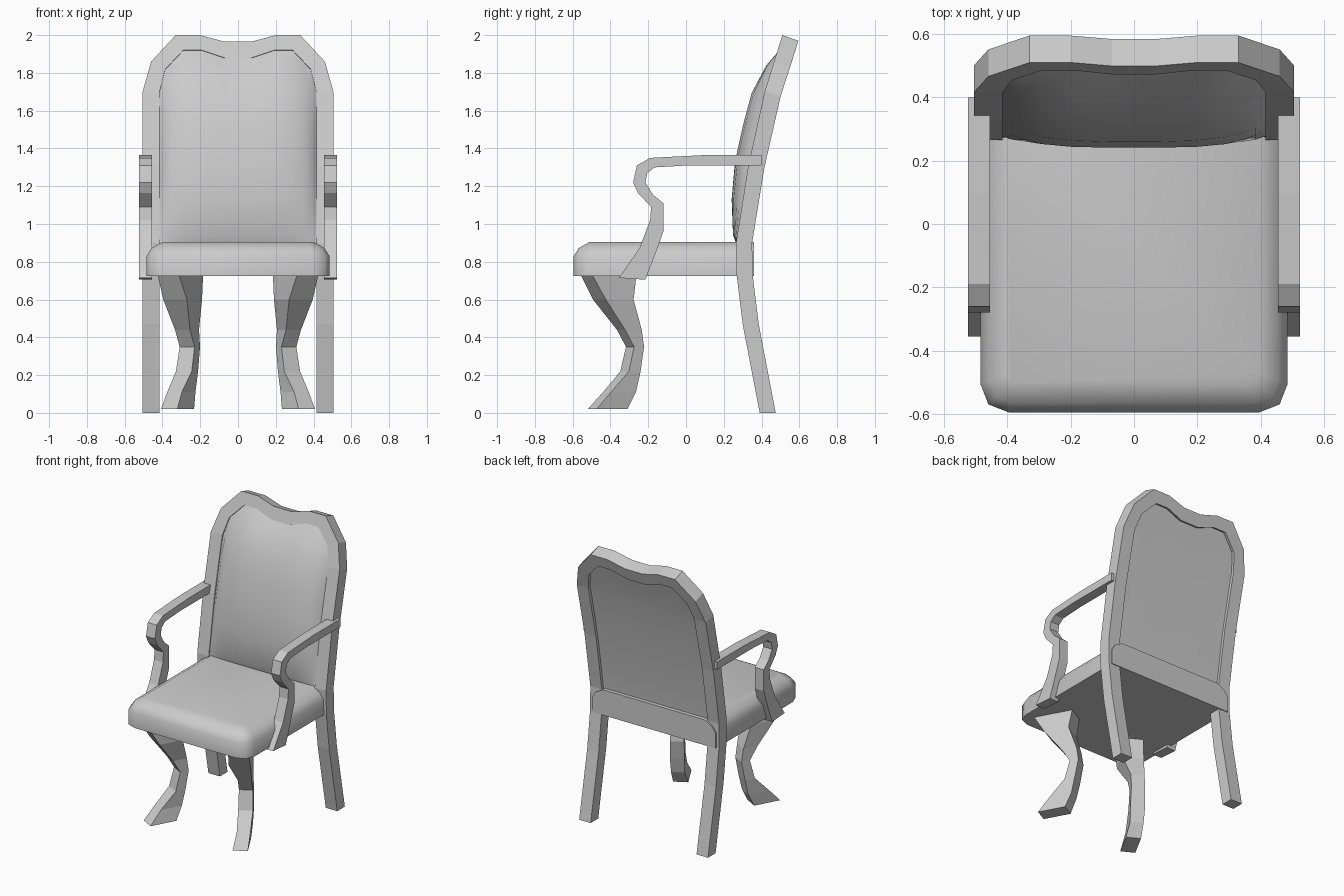
import bpy, bmesh, math

cube = bpy.data.objects.get("Cube")
if cube:
    bpy.data.objects.remove(cube, do_unlink=True)

grey = bpy.data.materials.new("plain grey")
grey.use_nodes = True
grey.diffuse_color = (0.6, 0.6, 0.6, 1)
for node in grey.node_tree.nodes:
    if node.type == 'BSDF_PRINCIPLED':
        node.inputs["Base Color"].default_value = grey.diffuse_color


def loft(name, rings, smooth_angle=None):
    """Skin a list of equal closed sections and cap both ends."""
    bm = bmesh.new()
    loops = [[bm.verts.new(p) for p in ring] for ring in rings]
    n = len(loops[0])
    for a, b in zip(loops, loops[1:]):
        for i in range(n):
            j = (i + 1) % n
            bm.faces.new((a[i], a[j], b[j], b[i]))
    bm.faces.new(loops[0])
    bm.faces.new(loops[-1])
    bmesh.ops.recalc_face_normals(bm, faces=bm.faces)
    mesh = bpy.data.meshes.new(name)
    bm.to_mesh(mesh)
    bm.free()
    mesh.materials.append(grey)
    obj = bpy.data.objects.new(name, mesh)
    bpy.context.collection.objects.link(obj)
    if smooth_angle:
        bpy.ops.object.select_all(action='DESELECT')
        obj.select_set(True)
        bpy.context.view_layer.objects.active = obj
        bpy.ops.object.shade_smooth_by_angle(angle=math.radians(smooth_angle))
    return obj


def interp(t, table):
    """Piecewise linear lookup in (key, value) pairs."""
    if t <= table[0][0]:
        return table[0][1]
    for (a, va), (b, vb) in zip(table, table[1:]):
        if t <= b:
            return va + (vb - va) * (t - a) / (b - a)
    return table[-1][1]


# Side curve of the back: y of the front surface by height
LEAN = [(0, .39), (.47, .30), (.73, .268), (.9, .265),
        (1.31, .33), (1.68, .41), (2.0, .51)]


def back_point(x, z, depth):
    drop = .35 * min(max(z - .9, 0), 1) * depth
    return (x, interp(z, LEAN) + depth, max(z - drop, 0))


# Back frame: rear legs, posts and crest rail in one sweep
outer = [(.505, z) for z in (0, .47, .73, .9, 1.31, 1.7)]
outer += [(.46, 1.86), (.33, 2.0), (.2, 2.0), (.07, 1.965)]
inner = [(.415, z) for z in (0, .47, .73, .9, 1.31, 1.7)]
inner += [(.385, 1.82), (.29, 1.92), (.19, 1.92), (.07, 1.88)]
half = list(zip(outer, inner))
sections = []
for side, path in ((1, half), (-1, half[::-1])):
    for (ox, oz), (ix, iz) in path:
        sections.append([back_point(side * ox, oz, 0), back_point(side * ix, iz, 0),
                         back_point(side * ix, iz, .085), back_point(side * ox, oz, .085)])
loft("back_frame", sections)

# Padded back panel, bulging forward and flat behind
TOP = [(.07, 1.88), (.19, 1.92), (.29, 1.92), (.385, 1.82), (.42, 1.7)]
EDGE = [(.19, 1), (.3, .85), (.385, .4), (.415, 0)]
BULGE = [(.88, 0), (.94, .03), (1.15, .07), (1.37, .085), (1.67, .08), (1.88, .035), (1.92, 0)]
ROWS = [0, .06, .25, .45, .62, .78, .92, 1]
columns = [.417, .405, .385, .345, .29, .19, .07]
columns = [-x for x in columns] + columns[::-1]
sections = []
for x in columns:
    top = interp(abs(x), TOP) + .004
    heights = [.88 + v * (top - .88) for v in ROWS]
    front = []
    for v, z in zip(ROWS, heights):
        lift = interp(.88 + v * 1.04, BULGE) * interp(abs(x), EDGE)
        px, py, pz = back_point(x, z, .008)
        front.append((px, py - lift, pz))
    sections.append(front + [back_point(x, z, .065) for z in reversed(heights)])
loft("back_cushion", sections, 40)


# Seat: rounded front corners and a soft top edge
def seat_ring(z, inset):
    w, f, r = .485 - inset, -.595 + inset, .09 - inset * .6
    right = [(w, .36), (w, f + r), (w - r * .28, f + r * .28), (w - r, f)]
    return [(x, y, z) for x, y in right + [(-x, y) for x, y in right[::-1]]]


loft("seat", [seat_ring(.725, 0), seat_ring(.83, 0),
              seat_ring(.873, .028), seat_ring(.905, .085)], 50)

# Arm profile: paired (y, z) points on the outer and inner edges
ARM_OUT = [(.40, 1.365), (.10, 1.365), (-.19, 1.35), (-.26, 1.31), (-.28, 1.22),
           (-.255, 1.165), (-.185, 1.09), (-.19, 1.02), (-.245, .875), (-.355, .715)]
ARM_IN = [(.40, 1.31), (.01, 1.31), (-.165, 1.30), (-.205, 1.27), (-.215, 1.22),
          (-.175, 1.155), (-.12, 1.11), (-.12, .96), (-.15, .875), (-.215, .705)]

# Front leg: height, centre x, centre y, depth, width
LEG = [(.73, .305, -.41, .266, .128), (.6, .293, -.385, .167, .142),
       (.44, .27, -.30, .10, .09), (.35, .255, -.27, .06, .09),
       (.22, .27, -.294, .07, .095), (.11, .30, -.352, .15, .088),
       (.02, .32, -.415, .185, .098)]
UX, UY = .48, -.88  # outward direction of the curved leg

for side, label in ((1, "left"), (-1, "right")):
    loft(label + "_arm", [[(side * .455, *a), (side * .525, *a),
                           (side * .525, *b), (side * .455, *b)]
                          for a, b in zip(ARM_OUT, ARM_IN)])
    sections = []
    for z, cx, cy, depth, width in LEG:
        ring = []
        for s, t in ((1, 1), (1, -1), (-1, -1), (-1, 1)):
            d, w = s * depth / 2, t * width / 2
            ring.append((side * (cx + UX * d - UY * w), cy + UY * d + UX * w, z))
        sections.append(ring)
    loft(label + "_front_leg", sections)
